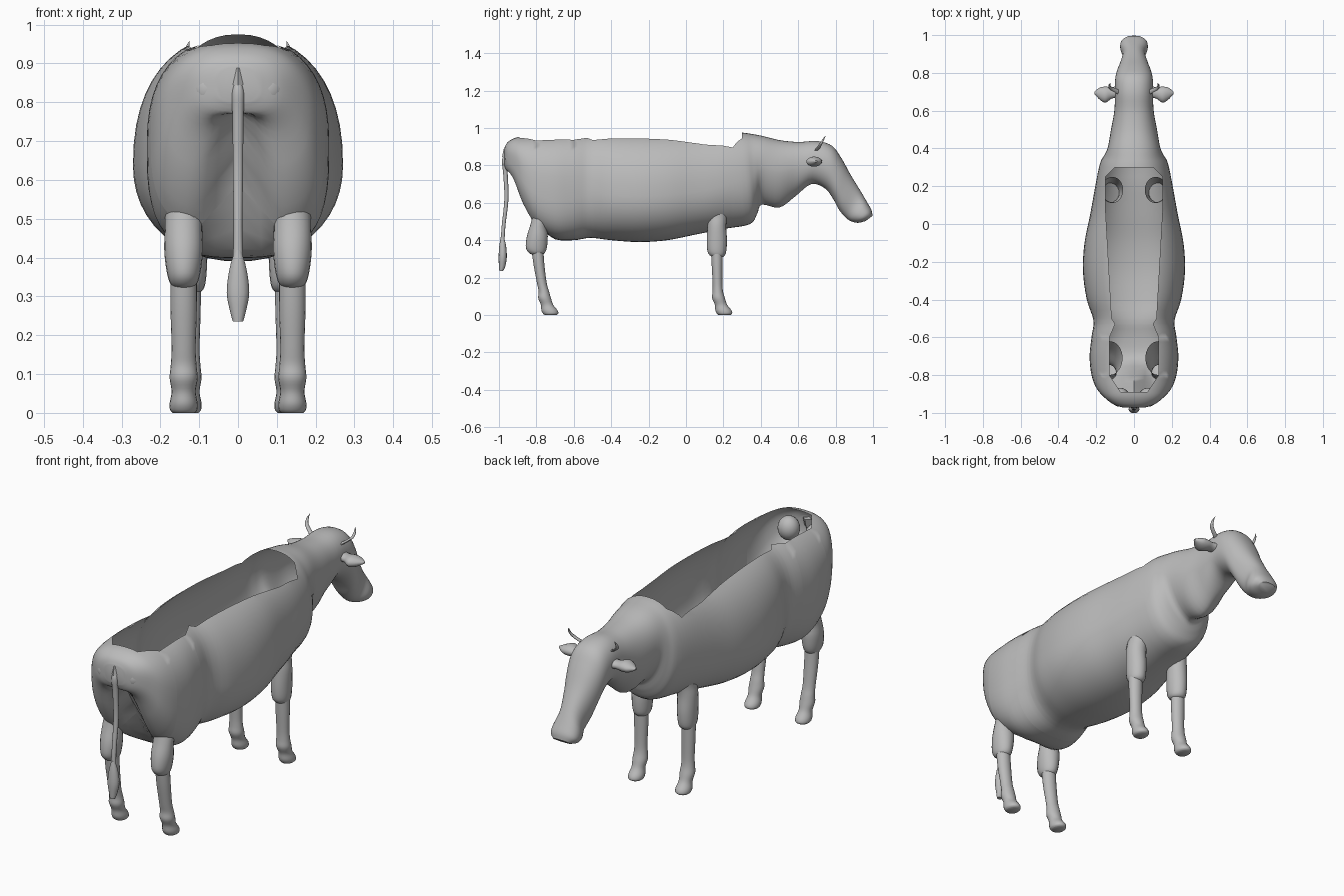
import bpy, bmesh, math
from mathutils import Vector

grey = bpy.data.materials.new("hide_grey")
grey.diffuse_color = (0.5, 0.5, 0.5, 1)


def smooth_rows(rows, steps):
    """Catmull-Rom interpolation through rows of numbers."""
    out = []
    for i in range(len(rows) - 1):
        a, b, c, d = (rows[max(i - 1, 0)], rows[i], rows[i + 1], rows[min(i + 2, len(rows) - 1)])
        for s in range(steps):
            t = s / steps
            out.append([0.5 * (2 * q + (r - p) * t + (2 * p - 5 * q + 4 * r - v) * t * t
                               + (3 * q - p - 3 * r + v) * t ** 3)
                        for p, q, r, v in zip(a, b, c, d)])
    return out + [list(rows[-1])]


def ramp(v, lo, hi):
    t = min(1, max(0, (v - lo) / (hi - lo)))
    return t * t * (3 - 2 * t)


def loft(rings, cap_start=True, cap_end=True):
    bm = bmesh.new()
    vs = [[bm.verts.new(p) for p in ring] for ring in rings]
    n = len(vs[0])
    for a, b in zip(vs, vs[1:]):
        for i in range(n):
            bm.faces.new((a[i], a[(i + 1) % n], b[(i + 1) % n], b[i]))
    if cap_start:
        bm.faces.new(vs[0])
    if cap_end:
        bm.faces.new(vs[-1])
    bmesh.ops.recalc_face_normals(bm, faces=bm.faces)
    return bm


def finish(name, bm, mirror=False):
    me = bpy.data.meshes.new(name)
    bm.to_mesh(me)
    bm.free()
    ob = bpy.data.objects.new(name, me)
    bpy.context.collection.objects.link(ob)
    me.materials.append(grey)
    if mirror:
        ob.modifiers.new("mirror", 'MIRROR')
    bpy.context.view_layer.objects.active = ob
    ob.select_set(True)
    bpy.ops.object.shade_smooth_by_angle(angle=math.radians(50))
    ob.select_set(False)
    return ob


def tube(name, secs, axis='z', mirror=False, steps=4, sides=20, caps=(True, True)):
    """Sections are (x, y, z, radius_1, radius_2), set across the given axis."""
    rings = []
    for x, y, z, r1, r2 in smooth_rows(secs, steps):
        ring = []
        for i in range(sides):
            a = 2 * math.pi * i / sides
            u, v = r1 * math.cos(a), r2 * math.sin(a)
            ring.append((x + u, y + v, z) if axis == 'z' else (x, y + u, z + v))
        rings.append(ring)
    return finish(name, loft(rings, *caps), mirror)


# Torso, neck, dewlap and head: top (y, z), bottom (y, z), half width
profile = [
    (-0.972, 0.89, -0.972, 0.80, 0.055), (-0.957, 0.92, -0.957, 0.765, 0.105),
    (-0.92, 0.945, -0.92, 0.70, 0.155), (-0.87, 0.955, -0.87, 0.57, 0.198),
    (-0.80, 0.96, -0.80, 0.46, 0.225), (-0.70, 0.965, -0.70, 0.405, 0.235),
    (-0.60, 0.97, -0.60, 0.40, 0.225), (-0.51, 0.97, -0.51, 0.412, 0.215),
    (-0.40, 0.975, -0.40, 0.40, 0.25), (-0.25, 0.975, -0.25, 0.39, 0.27),
    (-0.10, 0.975, -0.10, 0.40, 0.262), (0.05, 0.975, 0.05, 0.43, 0.232),
    (0.20, 0.98, 0.20, 0.46, 0.205), (0.30, 0.975, 0.34, 0.485, 0.18),
    (0.35, 0.968, 0.38, 0.54, 0.157), (0.41, 0.957, 0.405, 0.59, 0.138),
    (0.50, 0.935, 0.50, 0.575, 0.122), (0.60, 0.925, 0.585, 0.635, 0.105),
    (0.70, 0.93, 0.67, 0.70, 0.10), (0.78, 0.905, 0.745, 0.675, 0.10),
    (0.83, 0.84, 0.79, 0.615, 0.09), (0.88, 0.75, 0.82, 0.56, 0.074),
    (0.935, 0.66, 0.855, 0.52, 0.06), (0.97, 0.60, 0.885, 0.50, 0.072),
    (0.992, 0.56, 0.92, 0.493, 0.07), (0.997, 0.53, 0.96, 0.502, 0.045),
]
rings = []
for yt, zt, yb, zb, w in smooth_rows(profile, 4):
    top, bot = Vector((0, yt, zt)), Vector((0, yb, zb))
    barrel = ramp(yt, -0.60, -0.40) * (1 - ramp(yt, 0.10, 0.35))
    rear = 1 - ramp(yt, -0.70, -0.45)
    neck = ramp(yt, 0.32, 0.42) * (1 - ramp(yt, 0.56, 0.68))
    mid = bot.lerp(top, 0.5 - 0.08 * barrel + 0.06 * neck)
    upper = 2.3 + 0.2 * rear
    lower = 2.1 + 0.9 * rear - 0.4 * neck
    cleft = 0.16 * min(1, max(0, (-0.72 - yt) / 0.10)) * min(1, max(0, (yt + 0.96) / 0.08))
    ring = []
    for i in range(48):
        a = 2 * math.pi * i / 48
        c, s = math.cos(a), math.sin(a)
        power = 2 / (upper if s >= 0 else lower)
        x = w * math.copysign(abs(c) ** power, c)
        p = mid + (top - mid if s >= 0 else bot - mid) * abs(s) ** power + Vector((x, 0, 0))
        if s < 0:   # hollow between the thighs
            p.z += cleft * math.exp(-(x / 0.07) ** 2) * min(1, -2 * s)
        ring.append(p)
    rings.append(ring)
bm = loft(rings)

# Open back: (y, half width) outline of the missing strip, cut segment by segment
outline = [(-0.89, 0.07), (-0.80, 0.13), (-0.60, 0.13), (-0.53, 0.10), (-0.50, 0.118),
           (0.10, 0.152), (0.25, 0.152), (0.30, 0.10)]
for y, _ in outline:
    bmesh.ops.bisect_plane(bm, geom=bm.verts[:] + bm.edges[:] + bm.faces[:],
                           plane_co=(0, y, 0), plane_no=(0, 1, 0))
for (y0, w0), (y1, w1) in zip(outline, outline[1:]):
    for side in (-1, 1):
        faces = [f for f in bm.faces if y0 < f.calc_center_median().y < y1
                 and f.calc_center_median().z > 0.8]
        geom = set(faces)
        for f in faces:
            geom.update(f.edges)
            geom.update(f.verts)
        bmesh.ops.bisect_plane(bm, geom=list(geom), plane_co=(side * w0, y0, 0),
                               plane_no=(y1 - y0, -side * (w1 - w0), 0))
opening = []
for f in bm.faces:
    c = f.calc_center_median()
    for (y0, w0), (y1, w1) in zip(outline, outline[1:]):
        if c.z > 0.8 and y0 < c.y < y1 and abs(c.x) < w0 + (w1 - w0) * (c.y - y0) / (y1 - y0):
            opening.append(f)
bmesh.ops.delete(bm, geom=opening, context='FACES')
finish("body", bm)

# Pin bones either side of the tail root
for side in (-1, 1):
    pin = bmesh.new()
    bmesh.ops.create_uvsphere(pin, u_segments=20, v_segments=12, radius=1)
    for v in pin.verts:
        v.co = (side * 0.075 + 0.052 * v.co.x, -0.917 + 0.05 * v.co.y, 0.835 + 0.058 * v.co.z)
    finish("pin_bone", pin)

# Upper legs: hollow sleeves, open at the top inside the body
tube("hind_upper_leg", [(0.13, -0.71, 0.64, 0.07, 0.09), (0.135, -0.745, 0.56, 0.055, 0.07),
                        (0.14, -0.785, 0.49, 0.048, 0.045), (0.14, -0.795, 0.42, 0.05, 0.056),
                        (0.14, -0.80, 0.36, 0.043, 0.056), (0.14, -0.797, 0.33, 0.032, 0.04),
                        (0.14, -0.795, 0.32, 0.012, 0.015)], mirror=True, caps=(False, True))
tube("front_upper_leg", [(0.115, 0.18, 0.62, 0.058, 0.07), (0.115, 0.17, 0.54, 0.05, 0.055),
                         (0.125, 0.165, 0.48, 0.047, 0.05), (0.125, 0.165, 0.40, 0.046, 0.054),
                         (0.125, 0.165, 0.34, 0.042, 0.05), (0.125, 0.168, 0.315, 0.033, 0.036),
                         (0.125, 0.17, 0.305, 0.012, 0.014)], mirror=True, caps=(False, True))


# Lower legs and hooves: the same shape, with the hind cannon leaning back
def lower_leg(name, x, y, lean):
    tube(name, [(x, y - lean, 0.36, 0.034, 0.032), (x, y - lean * 0.75, 0.27, 0.034, 0.029),
                (x, y - lean * 0.3, 0.17, 0.031, 0.026), (x, y, 0.125, 0.033, 0.028),
                (x, y + 0.004, 0.09, 0.036, 0.034), (x, y + 0.017, 0.055, 0.031, 0.033),
                (x, y + 0.030, 0.025, 0.036, 0.043), (x, y + 0.036, 0.008, 0.035, 0.041),
                (x, y + 0.036, 0.0, 0.028, 0.032)], mirror=True)


lower_leg("hind_lower_leg", 0.14, -0.76, 0.035)
lower_leg("front_lower_leg", 0.13, 0.17, 0.005)

# Tail root, tail and tuft
tube("tail_root", [(0, -0.955, 0.888, 0.024, 0.02), (0, -0.965, 0.845, 0.022, 0.018)],
     sides=4, steps=1)
tube("tail", [(0, -0.965, 0.85, 0.010, 0.012), (0, -0.97, 0.82, 0.016, 0.014),
              (0, -0.965, 0.75, 0.014, 0.012), (0, -0.96, 0.62, 0.013, 0.011),
              (0, -0.975, 0.48, 0.011, 0.01), (0, -0.98, 0.40, 0.013, 0.01)], sides=12)
tube("tail_tuft", [(0, -0.982, 0.42, 0.008, 0.008), (0, -0.98, 0.37, 0.022, 0.018),
                   (0, -0.98, 0.31, 0.029, 0.022), (0, -0.983, 0.26, 0.02, 0.017),
                   (0, -0.988, 0.235, 0.013, 0.01)], sides=12)

# Ears and horns
tube("ear", [(0.075, 0.70, 0.82, 0.035, 0.024), (0.115, 0.695, 0.82, 0.03, 0.02),
             (0.15, 0.685, 0.82, 0.042, 0.027), (0.18, 0.69, 0.82, 0.033, 0.02),
             (0.21, 0.695, 0.822, 0.006, 0.005)], axis='x', mirror=True, sides=16)
tube("horn", [(0.07, 0.69, 0.875, 0.011, 0.011), (0.095, 0.705, 0.89, 0.011, 0.011),
              (0.125, 0.72, 0.915, 0.008, 0.009), (0.13, 0.735, 0.94, 0.005, 0.005),
              (0.125, 0.745, 0.957, 0.001, 0.001)], mirror=True, sides=10)
